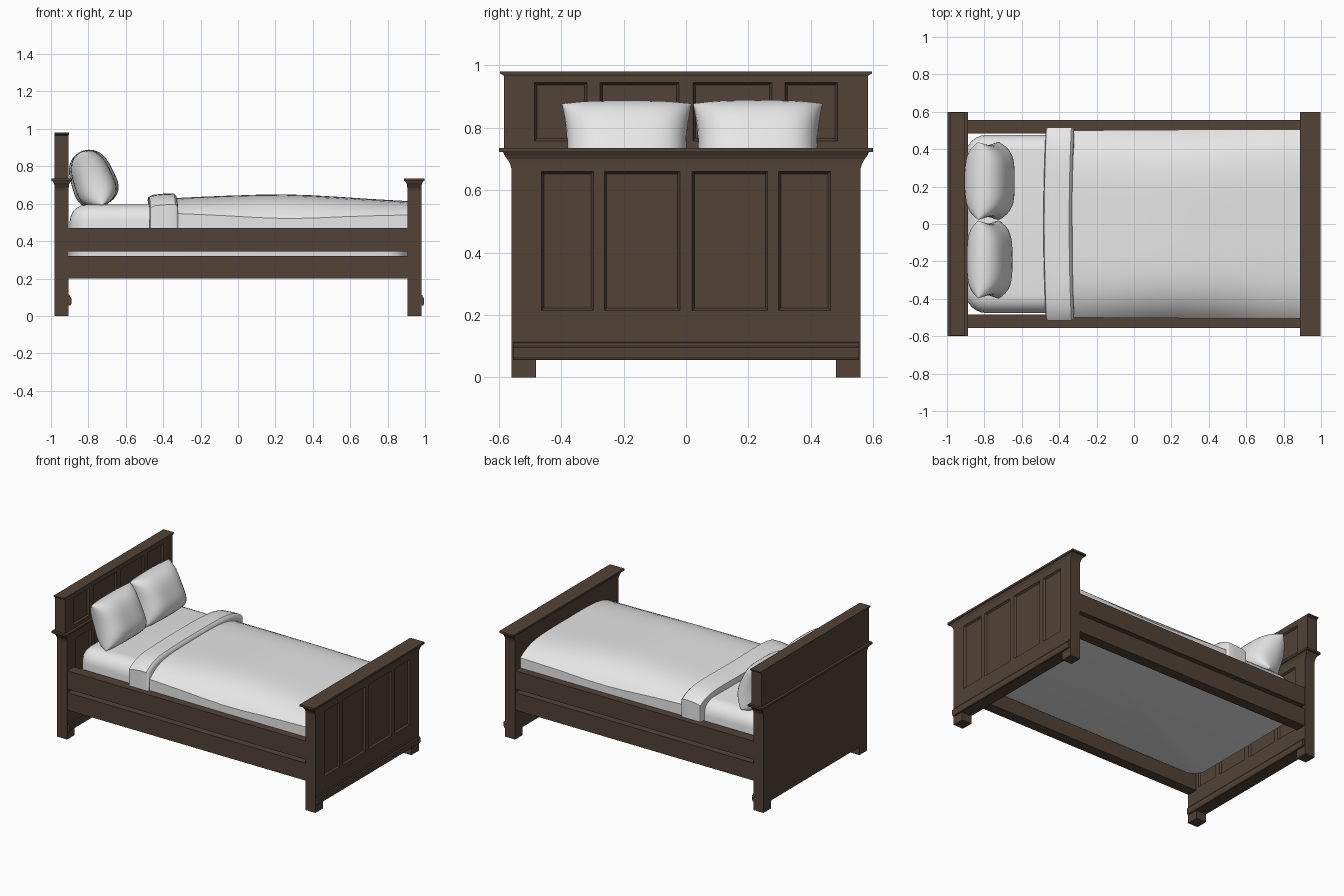
import bpy, bmesh, math
from mathutils import Vector, Matrix

if "Cube" in bpy.data.objects:
    bpy.data.objects.remove(bpy.data.objects["Cube"])


def material(name, rgb):
    m = bpy.data.materials.new(name)
    m.diffuse_color = (*rgb, 1)
    m.use_nodes = True
    m.node_tree.nodes["Principled BSDF"].inputs["Base Color"].default_value = m.diffuse_color
    return m


WOOD = material("dark_brown_wood", (0.084, 0.055, 0.038))
LINEN = material("white_linen", (0.80, 0.80, 0.80))


def finish(name, bm, mat, smooth=None):
    bmesh.ops.recalc_face_normals(bm, faces=bm.faces)
    me = bpy.data.meshes.new(name)
    bm.to_mesh(me)
    bm.free()
    ob = bpy.data.objects.new(name, me)
    bpy.context.collection.objects.link(ob)
    me.materials.append(mat)
    if smooth:
        bpy.ops.object.select_all(action='DESELECT')
        bpy.context.view_layer.objects.active = ob
        ob.select_set(True)
        bpy.ops.object.shade_smooth_by_angle(angle=math.radians(smooth))
    return ob


def box_bm(x, y, z):
    bm = bmesh.new()
    size = [b - a for a, b in (x, y, z)]
    mid = [(a + b) / 2 for a, b in (x, y, z)]
    bmesh.ops.create_cube(bm, size=1, matrix=Matrix.Translation(mid) @ Matrix.Diagonal((*size, 1)))
    return bm


def box(name, x, y, z, mat=WOOD):
    return finish(name, box_bm(x, y, z), mat)


def loft(name, rings, mat, smooth=None):
    """Skin a list of equal closed rings and cap both ends."""
    bm = bmesh.new()
    vs = [[bm.verts.new(p) for p in r] for r in rings]
    n = len(vs[0])
    for a, b in zip(vs, vs[1:]):
        for i in range(n):
            bm.faces.new((a[i], a[(i + 1) % n], b[(i + 1) % n], b[i]))
    bm.faces.new(vs[0])
    bm.faces.new(vs[-1])
    return finish(name, bm, mat, smooth)


def panelled_board(name, x, ys, zs):
    """Board with four recessed panels on its +x face; ys are the positive cuts."""
    cuts = sorted([-v for v in ys] + list(ys))
    bm = box_bm(x, (cuts[0], cuts[-1]), (zs[0], zs[-1]))
    for pos, axis in [(c, 1) for c in cuts[1:-1]] + [(c, 2) for c in zs[1:-1]]:
        co, no = Vector(), Vector()
        co[axis], no[axis] = pos, 1
        bmesh.ops.bisect_plane(bm, geom=bm.verts[:] + bm.edges[:] + bm.faces[:],
                               plane_co=co, plane_no=no)
    bmesh.ops.recalc_face_normals(bm, faces=bm.faces)
    panels = []
    for f in bm.faces:
        c = f.calc_center_median()
        if f.normal.x > 0.9 and zs[1] < c.z < zs[2]:
            if any(cuts[i] < c.y < cuts[i + 1] for i in (1, 3, 5, 7)):
                panels.append(f)
    bmesh.ops.inset_individual(bm, faces=panels, thickness=0.005, depth=-0.006)
    bmesh.ops.inset_individual(bm, faces=panels, thickness=0.006, depth=-0.006)
    return finish(name, bm, WOOD)


def moulding(name, cx, hx, hy, steps):
    """Rectangular rings stacked in z: (z, x offset, y offset)."""
    rings = []
    for z, ox, oy in steps:
        a, b = hx + ox, hy + oy
        rings.append([(cx - a, -b, z), (cx + a, -b, z), (cx + a, b, z), (cx - a, b, z)])
    return loft(name, rings, WOOD)


# Footboard and lower headboard: panelled body, feet, base moulding, cap
CAP = [(0.67, 0, 0), (0.685, 0, 0.004), (0.70, 0.001, 0.013), (0.712, 0.006, 0.022),
       (0.722, 0.012, 0.026), (0.722, 0.017, 0.04), (0.735, 0.017, 0.04)]
for label, cx in (("footboard", 0.9425), ("headboard", -0.9425)):
    xr = (cx - 0.0375, cx + 0.0375)
    panelled_board(label + "_panel", xr, (0.02, 0.262, 0.297, 0.463, 0.56), (0.055, 0.215, 0.66, 0.672))
    moulding(label + "_cap", cx, 0.0375, 0.56, CAP)
    for side, s in (("left", -1), ("right", 1)):
        box(f"{label}_{side}_foot", xr, sorted((s * 0.48, s * 0.56)), (0, 0.055))
    f = xr[1]
    prof = [(f - 0.005, 0.056), (f + 0.010, 0.056), (f + 0.015, 0.066), (f + 0.015, 0.096),
            (f + 0.008, 0.100), (f + 0.006, 0.110), (f, 0.114), (f - 0.005, 0.114)]
    loft(label + "_base_moulding", [[(x, y, z) for x, z in prof] for y in (-0.555, 0.555)], WOOD)

# Upper headboard and its top edge
panelled_board("headboard_upper_panel", (-0.98, -0.905),
               (0.022, 0.275, 0.317, 0.485, 0.583), (0.73, 0.758, 0.945, 0.972))
moulding("headboard_top_trim", -0.9425, 0.0375, 0.583,
         [(0.966, 0, 0), (0.970, 0.002, 0.006), (0.974, 0.002, 0.013), (0.981, 0.002, 0.013)])

# Side rails, two boards per side with a slot between
for side, s in (("front", -1), ("back", 1)):
    for part, z in (("upper", (0.345, 0.47)), ("lower", (0.2, 0.32))):
        box(f"{side}_{part}_rail", (-0.91, 0.91), sorted((s * 0.484, s * 0.556)), z)

# Mattress with rounded corners and soft edges, reaching below the rail slot
bm = box_bm((-0.9, 0.905), (-0.476, 0.476), (0.26, 0.595))
up = [e for e in bm.edges if abs(e.verts[0].co.z - e.verts[1].co.z) > 0.1]
bmesh.ops.bevel(bm, geom=up, offset=0.11, segments=6, profile=0.5, affect='EDGES')
for z, r in ((0.595, 0.09), (0.26, 0.06)):
    rim = [e for e in bm.edges if all(abs(v.co.z - z) < 1e-4 for v in e.verts)]
    bmesh.ops.bevel(bm, geom=rim, offset=r, segments=5, profile=0.5, affect='EDGES')
finish("mattress", bm, LINEN, 40)


def drape(name, stations, power, bow=0.0, n=28):
    """Cover crowned across y: stations are (x, half width, top z, edge z)."""
    rings = []
    for x, h, top, edge in stations:
        ring = [(x, h, 0.468), (x, -h, 0.468)]
        for i in range(n + 1):
            s = -math.cos(math.pi * i / n)
            ring.append((x + bow * (1 - s * s), h * s, top - (top - edge) * abs(s) ** power))
        rings.append(ring)
    return loft(name, rings, LINEN, 35)


# Duvet and its turned-back fold
drape("duvet", [(-0.34, 0.500, 0.63, 0.548), (-0.2, 0.501, 0.637, 0.542), (-0.05, 0.502, 0.643, 0.535),
                (0.1, 0.503, 0.648, 0.526), (0.25, 0.504, 0.65, 0.521), (0.4, 0.504, 0.645, 0.523),
                (0.55, 0.504, 0.636, 0.53), (0.7, 0.504, 0.626, 0.535), (0.907, 0.504, 0.614, 0.54)], 5)
drape("duvet_fold", [(-0.472, 0.506, 0.615, 0.56), (-0.468, 0.514, 0.636, 0.58), (-0.44, 0.516, 0.648, 0.59),
                     (-0.38, 0.516, 0.654, 0.595), (-0.335, 0.516, 0.655, 0.595), (-0.324, 0.512, 0.645, 0.585),
                     (-0.32, 0.507, 0.632, 0.57)], 7, bow=-0.012)


def pillow(name, cy, thick, tilt=math.radians(21), n=20):
    """Two puffed sheets joined at the seam, leaning on the headboard."""
    up = Vector((-math.sin(tilt), 0, math.cos(tilt)))
    out = Vector((math.cos(tilt), 0, math.sin(tilt)))
    bm = bmesh.new()
    for sign in (-1, 1):
        grid = []
        for i in range(n + 1):
            u = -math.cos(math.pi * i / n)
            row = []
            for j in range(n + 1):
                v = -math.cos(math.pi * j / n)
                t = thick * math.sqrt(max(0, (1 - u ** 4) * (1 - abs(v) ** 3.2))) * (1 - 0.12 * v)
                p = Vector((-0.778, cy, 0.735)) + up * (0.157 * v * (1 - 0.03 * u * u))
                p += Vector((0, 0.208 * u * (1 - 0.08 * (1 - v * v)), 0)) + out * (sign * t)
                row.append(bm.verts.new(p))
            grid.append(row)
        for i in range(n):
            for j in range(n):
                bm.faces.new((grid[i][j], grid[i + 1][j], grid[i + 1][j + 1], grid[i][j + 1]))
    bmesh.ops.remove_doubles(bm, verts=bm.verts, dist=1e-5)
    return finish(name, bm, LINEN, 60)


# Two pillows
pillow("front_pillow", -0.19, 0.105)
pillow("back_pillow", 0.23, 0.118)
